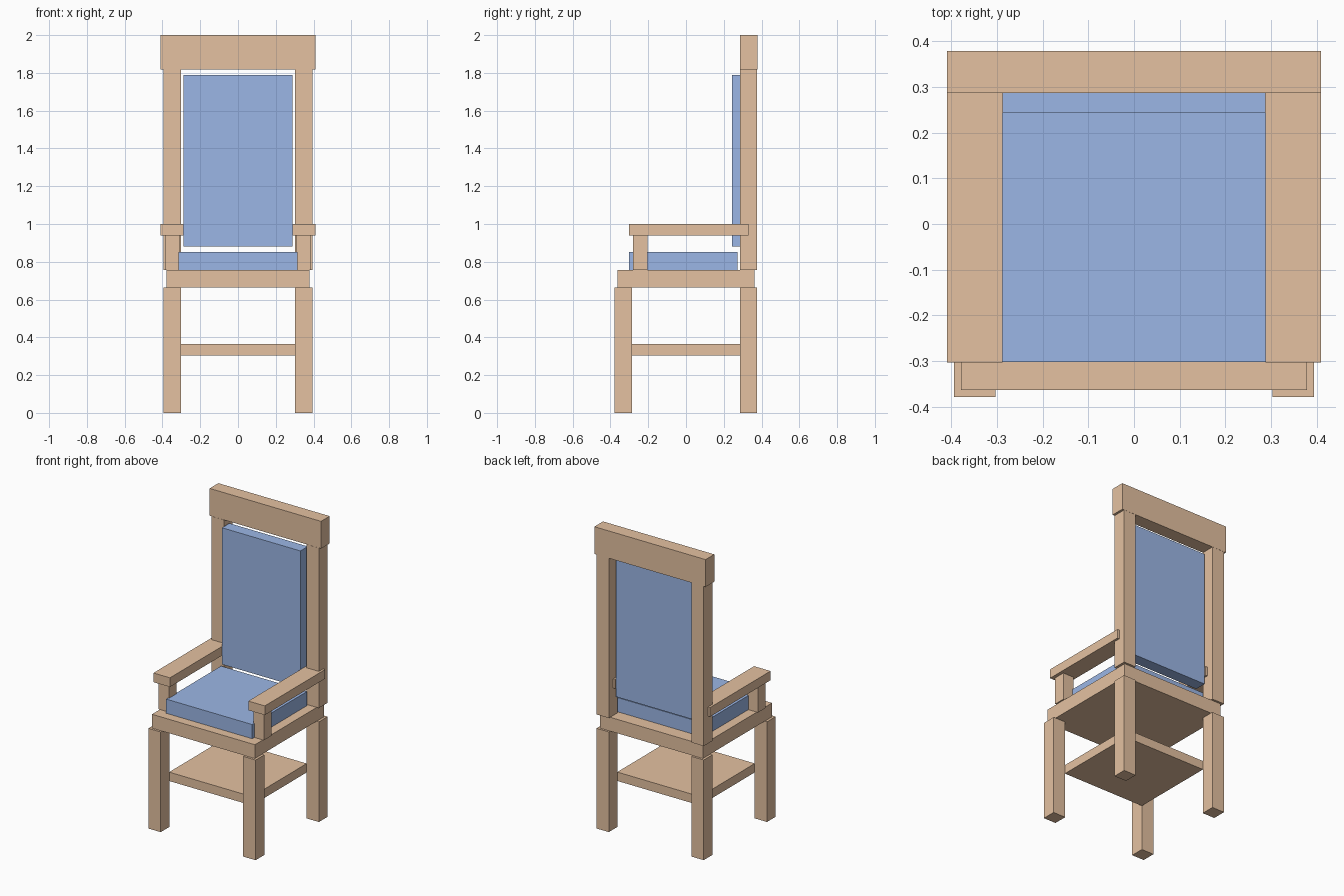
import bpy
import bmesh
from mathutils import Vector

if "Cube" in bpy.data.objects:
    bpy.data.objects.remove(bpy.data.objects["Cube"])


def material(name, rgb):
    m = bpy.data.materials.new(name)
    m.diffuse_color = (*rgb, 1.0)
    m.use_nodes = True
    m.node_tree.nodes["Principled BSDF"].inputs["Base Color"].default_value = m.diffuse_color
    return m


wood = material("light_wood", (0.78, 0.535, 0.355))
fabric = material("blue_fabric", (0.33, 0.47, 0.79))


def box(name, x, y, z, mat):
    """Axis-aligned box from (min, max) ranges."""
    bm = bmesh.new()
    bmesh.ops.create_cube(bm, size=1.0)
    for v in bm.verts:
        v.co = Vector([r[0] + (c + 0.5) * (r[1] - r[0]) for c, r in zip(v.co, (x, y, z))])
    mesh = bpy.data.meshes.new(name)
    bm.to_mesh(mesh)
    bm.free()
    mesh.materials.append(mat)
    obj = bpy.data.objects.new(name, mesh)
    bpy.context.collection.objects.link(obj)
    return obj


def pair(name, x, y, z, mat):
    """Right-hand box and its mirror image on the left."""
    box("right_" + name, x, y, z, mat)
    box("left_" + name, (-x[1], -x[0]), y, z, mat)


# Legs and lower shelf
pair("front_leg", (0.303, 0.394), (-0.378, -0.287), (0, 0.665), wood)
pair("back_leg", (0.303, 0.394), (0.286, 0.377), (0, 0.665), wood)
box("lower_shelf", (-0.304, 0.304), (-0.288, 0.287), (0.305, 0.364), wood)

# Seat and its cushion
box("seat", (-0.378, 0.378), (-0.363, 0.363), (0.665, 0.757), wood)
box("seat_cushion", (-0.316, 0.316), (-0.302, 0.273), (0.757, 0.851), fabric)

# Backrest: posts, top rail and cushion
pair("back_post", (0.303, 0.394), (0.286, 0.377), (0.757, 1.819), wood)
box("top_rail", (-0.409, 0.409), (0.287, 0.378), (1.819, 2.0), wood)
box("back_cushion", (-0.288, 0.288), (0.243, 0.321), (0.881, 1.788), fabric)

# Arms
pair("arm_support", (0.309, 0.387), (-0.28, -0.203), (0.757, 0.939), wood)
pair("armrest", (0.288, 0.409), (-0.303, 0.331), (0.939, 1.0), wood)
